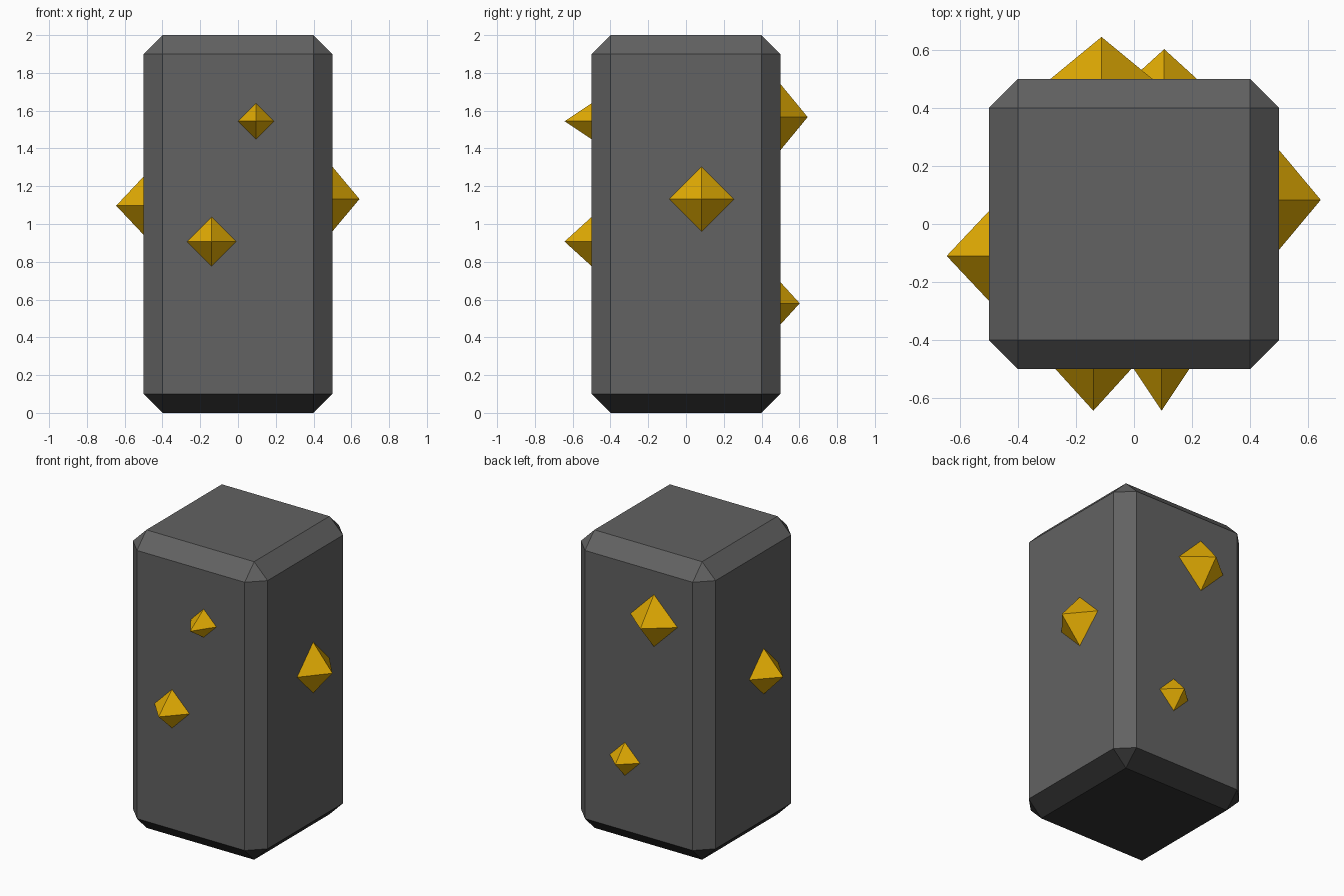
import bpy, bmesh
from mathutils import Vector

if "Cube" in bpy.data.objects:
    bpy.data.objects.remove(bpy.data.objects["Cube"])


def material(name, rgb):
    m = bpy.data.materials.new(name)
    m.diffuse_color = (*rgb, 1)
    m.use_nodes = True
    m.node_tree.nodes["Principled BSDF"].inputs["Base Color"].default_value = m.diffuse_color
    return m


def add_object(name, bm, *mats):
    bmesh.ops.recalc_face_normals(bm, faces=bm.faces[:])
    me = bpy.data.meshes.new(name)
    bm.to_mesh(me)
    bm.free()
    for m in mats:
        me.materials.append(m)
    ob = bpy.data.objects.new(name, me)
    bpy.context.collection.objects.link(ob)
    return ob


stone = material("dark grey stone", (0.122, 0.122, 0.122))
base = material("near black base", (0.033, 0.033, 0.033))
gold = material("gold crystal", (0.76, 0.41, 0.001))

# Chamfered stone block
bm = bmesh.new()
bmesh.ops.create_cube(bm, size=1)
bmesh.ops.scale(bm, vec=(1, 1, 2), verts=bm.verts[:])
bmesh.ops.translate(bm, vec=(0, 0, 1), verts=bm.verts[:])
bmesh.ops.bevel(bm, geom=bm.edges[:], offset=0.1, segments=1,
                profile=0.5, affect='EDGES')
# Underside and lower chamfers are darker
for f in bm.faces:
    f.material_index = int(f.calc_center_median().z < 0.1)
add_object("stone_block", bm, stone, base)


# Octahedral crystal centred on a side face, half sunk into the block
def crystal(name, normal, along, z, radius, depth):
    n = Vector(normal)
    side = Vector((abs(n.y), abs(n.x), 0))
    up = Vector((0, 0, 1))
    centre = n * 0.5 + side * along + up * z
    bm = bmesh.new()
    ring = [bm.verts.new(centre + d * radius) for d in (side, up, -side, -up)]
    for tip in (n, -n):
        apex = bm.verts.new(centre + tip * depth)
        for i in range(4):
            bm.faces.new((ring[i], ring[(i + 1) % 4], apex))
    add_object(name, bm, gold)


crystal("front_upper_crystal", (0, -1, 0), 0.095, 1.544, 0.095, 0.143)
crystal("front_lower_crystal", (0, -1, 0), -0.14, 0.907, 0.13, 0.143)
crystal("right_crystal", (1, 0, 0), 0.083, 1.132, 0.171, 0.143)
crystal("left_crystal", (-1, 0, 0), -0.11, 1.097, 0.154, 0.145)
crystal("back_upper_crystal", (0, 1, 0), -0.112, 1.566, 0.175, 0.144)
crystal("back_lower_crystal", (0, 1, 0), 0.104, 0.58, 0.112, 0.102)
